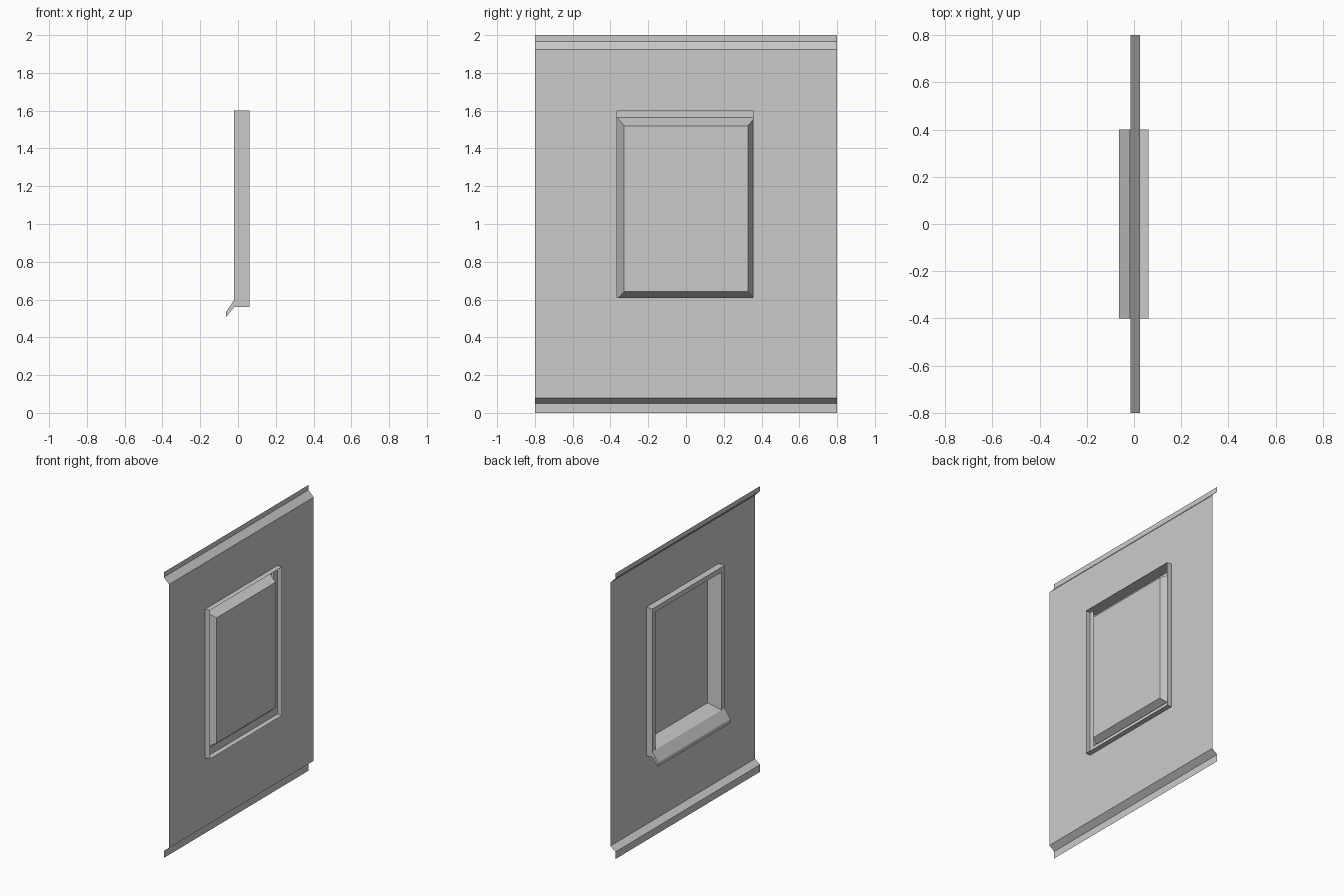
import bpy, bmesh

if "Cube" in bpy.data.objects:
    bpy.data.objects.remove(bpy.data.objects["Cube"])


def finish(name, bm):
    mesh = bpy.data.meshes.new(name)
    bm.to_mesh(mesh)
    bm.free()
    obj = bpy.data.objects.new(name, mesh)
    bpy.context.collection.objects.link(obj)
    return obj


# Wall sheet: folded profile (x, z) swept along y, with one cell left open
def wall_panel():
    bm = bmesh.new()
    profile = [(-.014, 0), (-.014, .05), (.026, .08), (.026, .612),
               (.026, 1.6), (.026, 1.925), (-.014, 1.965), (-.014, 2)]
    ys = [-.8, -.365, .355, .8]
    grid = [[bm.verts.new((x, y, z)) for y in ys] for x, z in profile]
    for i in range(len(profile) - 1):
        for j in range(len(ys) - 1):
            if (i, j) == (3, 1):
                continue  # window opening
            bm.faces.new((grid[i][j], grid[i][j + 1],
                          grid[i + 1][j + 1], grid[i + 1][j]))
    return finish("wall_panel", bm)


# Window: open outer rim, back ring, sloped reveal and pane as nested rings
def window_insert():
    bm = bmesh.new()
    rings = [(.062, .4, .56, 1.6), (-.02, .4, .56, 1.6),
             (-.02, .365, .60, 1.565), (.062, .327, .643, 1.52)]
    loops = [[bm.verts.new((x, y, z)) for y, z in
              ((-w, lo), (w, lo), (w, hi), (-w, hi))]
             for x, w, lo, hi in rings]
    for a, b in zip(loops, loops[1:]):
        for j in range(4):
            k = (j + 1) % 4
            bm.faces.new((a[j], b[j], b[k], a[k]))
    bm.faces.new(loops[-1][::-1])
    return finish("window_insert", bm)


# Sloping drip sill on the back of the window
def window_sill():
    bm = bmesh.new()
    section = [(-.02, .60), (-.063, .534), (-.063, .508), (-.02, .56)]
    face = bm.faces.new([bm.verts.new((x, -.4, z)) for x, z in section])
    ext = bmesh.ops.extrude_face_region(bm, geom=[face], use_keep_orig=True)
    verts = [g for g in ext["geom"] if isinstance(g, bmesh.types.BMVert)]
    bmesh.ops.translate(bm, verts=verts, vec=(0, .8, 0))
    bmesh.ops.recalc_face_normals(bm, faces=bm.faces)
    return finish("window_sill", bm)


wall_panel()
window_insert()
window_sill()
